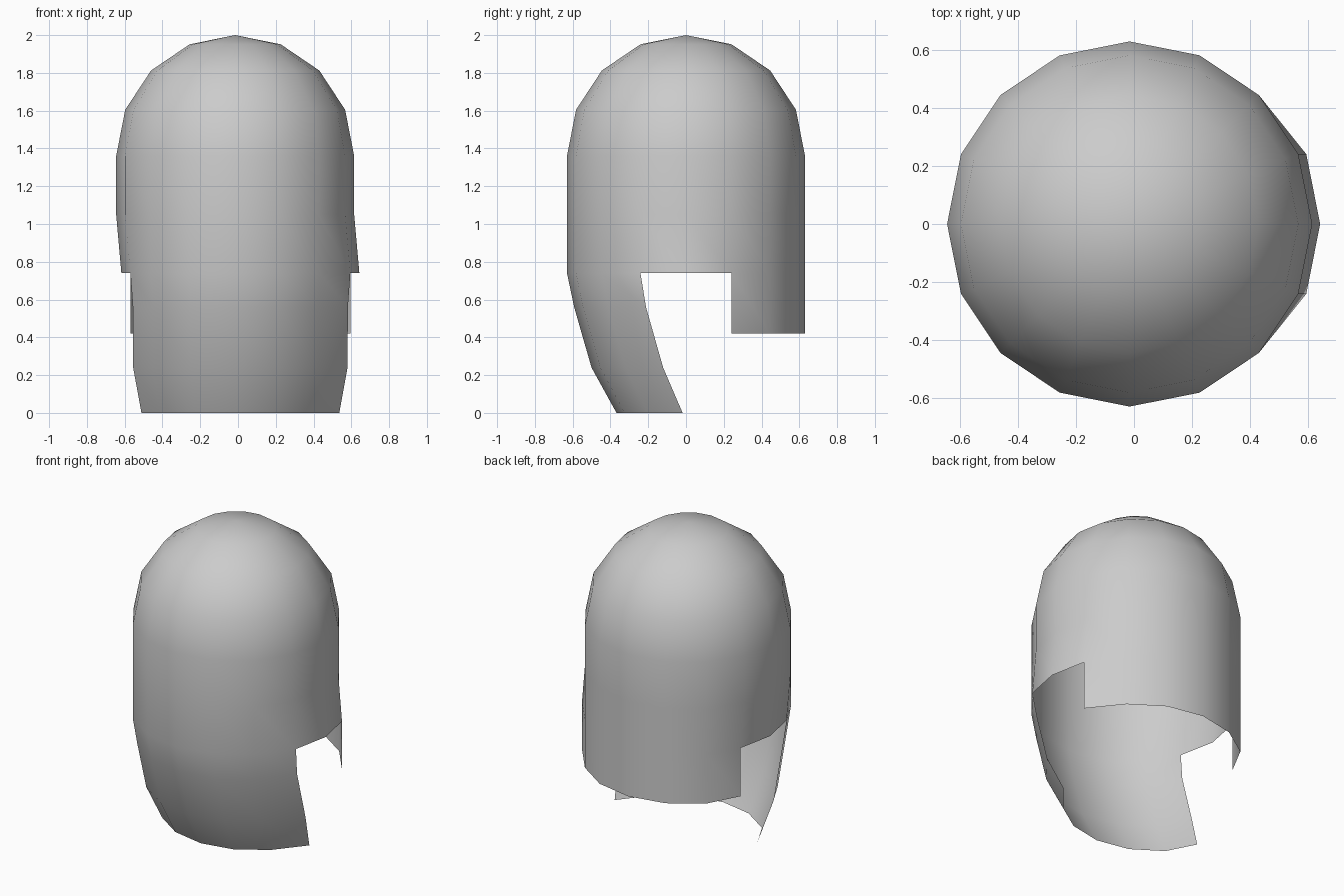
import bpy, bmesh
from math import sin, cos, pi, radians

if "Cube" in bpy.data.objects:
    bpy.data.objects.remove(bpy.data.objects["Cube"])

SIDES, R, DOME_Z, DOME_H = 16, 0.63, 1.36, 0.64
CX, SHIFT = -0.015, 0.0275      # shell centre, sideways lean of the lower side columns

bm = bmesh.new()


def ring(z, scale=1.0, y_off=0.0, lean=0.0, columns=range(SIDES)):
    """One row of the shell as {column: vertex}; column 0 is +x, 4 is the back."""
    row = {}
    for i in columns:
        a = 2 * pi * i / SIDES
        side = abs(sin(a)) < 0.5
        x = CX + R * scale * cos(a) + (lean if side else 0)
        row[i] = bm.verts.new((x, R * scale * sin(a) + y_off, z))
    return row


def bridge(upper, lower):
    """Join two rows wherever neighbouring columns exist in both."""
    for i in lower:
        j = (i + 1) % SIDES
        if j in lower:
            bm.faces.new((upper[i], lower[i], lower[j], upper[j]))


# dome
top = bm.verts.new((CX, 0, DOME_Z + DOME_H))
rows = [ring(DOME_Z + DOME_H * sin(radians(t)), cos(radians(t))) for t in (67.5, 45, 22.5, 0)]
for i in range(SIDES):
    bm.faces.new((top, rows[0][i], rows[0][(i + 1) % SIDES]))

# straight wall
rows += [ring(1.05), ring(0.74, lean=SHIFT)]
for a, b in zip(rows, rows[1:]):
    bridge(a, b)

# back flap
bridge(rows[-1], ring(0.42, lean=SHIFT, columns=range(1, 8)))

# front face panel, curving in towards the chin
prev = rows[-1]
for z, scale, y_off in ((0.56, 0.978, 0.024), (0.24, 0.975, 0.114), (0, 0.9, 0.199)):
    row = ring(z, scale, y_off, SHIFT, range(9, 16))
    bridge(prev, row)
    prev = row

bmesh.ops.recalc_face_normals(bm, faces=bm.faces)
for f in bm.faces:
    f.smooth = True
mesh = bpy.data.meshes.new("helmet_shell")
bm.to_mesh(mesh)
bm.free()
bpy.context.collection.objects.link(bpy.data.objects.new("helmet_shell", mesh))
